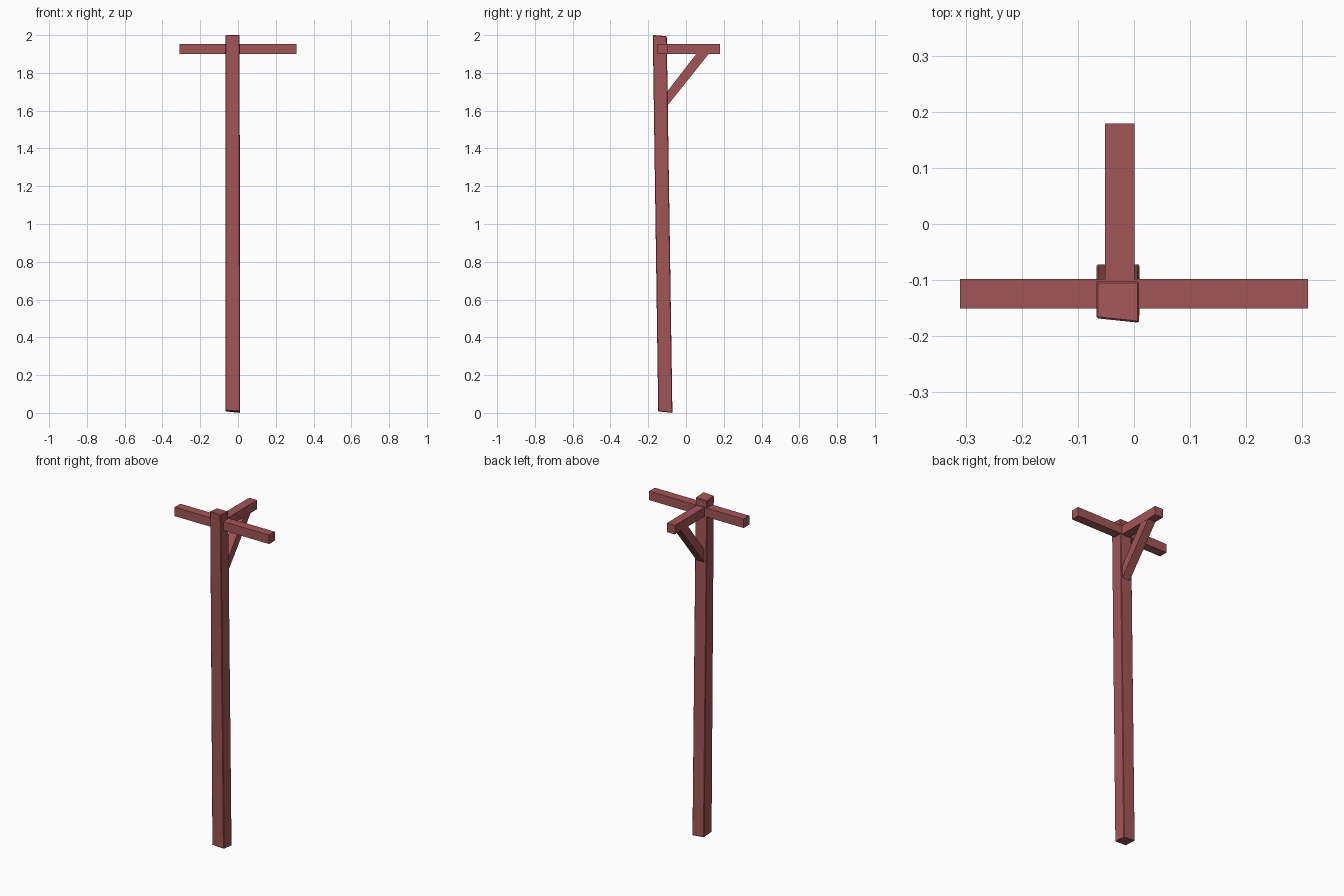
import bpy
import bmesh

cube = bpy.data.objects.get("Cube")
if cube:
    bpy.data.objects.remove(cube, do_unlink=True)

wood = bpy.data.materials.new("red_brown_wood")
wood.use_nodes = True
colour = (0.36, 0.09, 0.093, 1)
wood.diffuse_color = colour
wood.node_tree.nodes["Principled BSDF"].inputs["Base Color"].default_value = colour


def loft(name, start, end, bevel=0):
    """Join two matching outlines into a closed solid."""
    bm = bmesh.new()
    a = [bm.verts.new(p) for p in start]
    b = [bm.verts.new(p) for p in end]
    n = len(a)
    bm.faces.new(a)
    bm.faces.new(b)
    for i in range(n):
        j = (i + 1) % n
        bm.faces.new((a[i], a[j], b[j], b[i]))
    bmesh.ops.recalc_face_normals(bm, faces=bm.faces)
    if bevel:
        bmesh.ops.bevel(bm, geom=bm.edges[:], offset=bevel, segments=1, affect='EDGES')
    mesh = bpy.data.meshes.new(name)
    bm.to_mesh(mesh)
    bm.free()
    mesh.materials.append(wood)
    obj = bpy.data.objects.new(name, mesh)
    bpy.context.collection.objects.link(obj)
    return obj


def beam(name, x, y, z):
    """Square-cut box given by its extents."""
    def ring(h):
        return [(x[0], y[0], h), (x[1], y[0], h), (x[1], y[1], h), (x[0], y[1], h)]
    return loft(name, ring(z[0]), ring(z[1]))


# Leaning post with softened edges and slightly skewed ends
loft("post",
     [(-0.067, -0.147, 0.012), (0.01, -0.147, 0.008),
      (0.01, -0.072, 0), (-0.067, -0.072, 0.008)],
     [(-0.067, -0.168, 2), (0.009, -0.176, 2),
      (0.009, -0.102, 1.994), (-0.067, -0.102, 1.994)],
     bevel=0.003)

# Crossbar and rear arm
beam("crossbar", (-0.31, 0.31), (-0.151, -0.098), (1.9, 1.953))
beam("rear_arm", (-0.052, 0.001), (-0.14, 0.179), (1.899, 1.952))

# Diagonal brace, its ends let into the post and the arm
profile = [(-0.116, 1.605), (0.136, 1.92), (0.07, 1.92), (-0.116, 1.68)]
loft("brace", [(-0.051, y, z) for y, z in profile], [(0, y, z) for y, z in profile])
